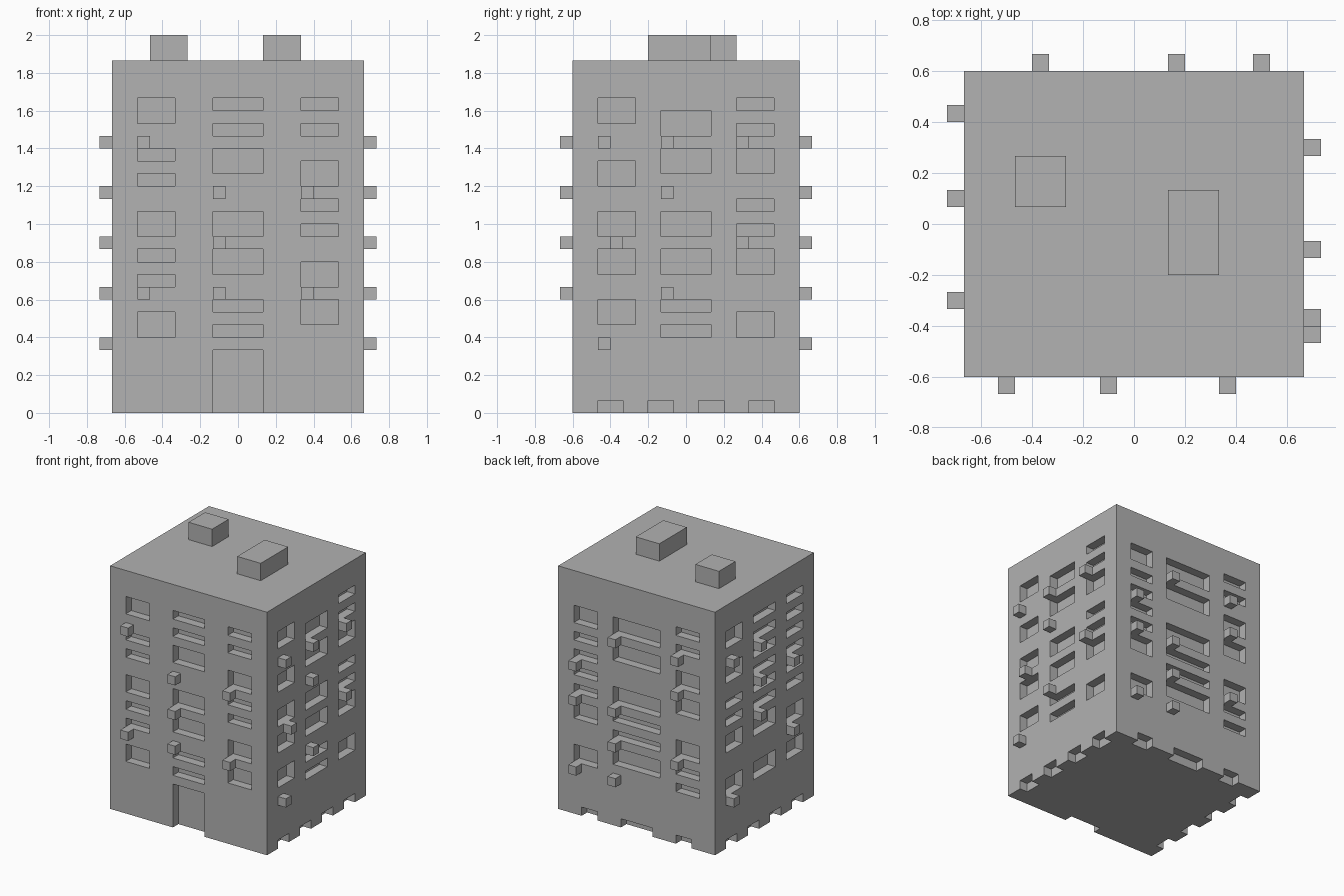
import bpy
import bmesh
from mathutils import Vector

U = 1 / 15                      # building module
HALF_X, HALF_Y, TOP = 10, 9, 28

if "Cube" in bpy.data.objects:
    bpy.data.objects.remove(bpy.data.objects["Cube"], do_unlink=True)

concrete = bpy.data.materials.new("concrete_grey")
concrete.use_nodes = True
concrete.diffuse_color = (0.445, 0.445, 0.445, 1)
concrete.node_tree.nodes["Principled BSDF"].inputs["Base Color"].default_value = concrete.diffuse_color


def boxes(name, spans):
    """One object made of boxes, each given as (x span, y span, z span)."""
    bm = bmesh.new()
    for span in spans:
        verts = bmesh.ops.create_cube(bm, size=1)["verts"]
        for v in verts:
            v.co = Vector([((a + b) / 2 + c * (b - a)) * U for (a, b), c in zip(span, v.co)])
    mesh = bpy.data.meshes.new(name)
    bm.to_mesh(mesh)
    bm.free()
    mesh.materials.append(concrete)
    obj = bpy.data.objects.new(name, mesh)
    bpy.context.collection.objects.link(obj)
    return obj


def on_wall(axis, sign, along, out, z):
    """Span of a box on a wall; out is measured outwards from the wall."""
    half = (HALF_X, HALF_Y)[axis]
    normal = tuple(sorted(sign * (half + d) for d in out))
    return (normal, along, z) if axis == 0 else (along, normal, z)


# Window styles within a four-module storey: double slit, low or high window
STYLES = {"D": [(0, 1), (2, 3)], "L": [(0, 2)], "H": [(1, 3)]}

# Per wall: axis, sign, columns (span, storeys from below, [(unit start, storeys)])
WALLS = {
    "front": (1, -1, [((-8, -5), "LDLDH", [(-8, (1, 4))]),
                      ((-2, 2), "DHLHD", [(-2, (1, 2, 3))]),
                      ((5, 8), "HLDLD", [(5, (1, 3))])]),
    "right": (0, 1, [((-7, -4), "HHLLH", [(-7, (0, 4)), (-6, (2,))]),
                     ((-2, 2), "DHLHL", [(-2, (1, 3, 4))]),
                     ((4, 7), "LHDHD", [(4, (2, 4))])]),
    "back": (1, 1, [((5, 8), "LHDDL", [(7, (0, 2, 3))]),
                    ((-3, 3), "HDLHL", [(2, (0, 1, 2, 4))]),
                    ((-8, -5), "DLHLD", [(-6, (1, 3, 4))])]),
    "left": (0, -1, [((4, 7), "LHDHH", [(6, (0, 4))]),
                     ((-2, 2), "LHDDD", [(1, (2, 3, 4))]),
                     ((-7, -4), "LLDDD", [(-5, (1, 3))])]),
}
RECESS = (-1, 0.5)

# Window recesses and air conditioner units
cuts = []
for wall, (axis, sign, columns) in WALLS.items():
    units = []
    for along, storeys, unit_list in columns:
        for i, style in enumerate(storeys):
            floor = 6 + 4 * i
            cuts += [on_wall(axis, sign, along, RECESS, (floor + a, floor + b))
                     for a, b in STYLES[style]]
        for start, rows in unit_list:
            units += [on_wall(axis, sign, (start, start + 1), (0, 1), (5 + 4 * r, 6 + 4 * r))
                      for r in rows]
    boxes(wall + "_air_conditioners", units)

# Doorway and basement vents
cuts.append(on_wall(1, -1, (-2, 2), RECESS, (-0.5, 5)))
for sign in (-1, 1):
    for start in (-7, -3, 1, 5):
        cuts.append(on_wall(0, sign, (start, start + 2), RECESS, (-0.5, 1)))
for along in ((-7, -5), (-2, 2), (5, 7)):
    cuts.append(on_wall(1, 1, along, RECESS, (-0.5, 1)))

# Tower block with the recesses cut out
tower = boxes("tower_block", [((-HALF_X, HALF_X), (-HALF_Y, HALF_Y), (0, TOP))])
cutter = boxes("recess_cutter", cuts)
cutter.hide_render = True
mod = tower.modifiers.new("recesses", "BOOLEAN")
mod.operation = "DIFFERENCE"
mod.solver = "EXACT"
mod.object = cutter
bpy.context.view_layer.objects.active = tower
bpy.ops.object.modifier_apply(modifier=mod.name)
bpy.data.objects.remove(cutter, do_unlink=True)

# Roof huts
boxes("roof_hut_small", [((-7, -4), (1, 4), (TOP, TOP + 2))])
boxes("roof_hut_large", [((2, 5), (-3, 2), (TOP, TOP + 2))])
